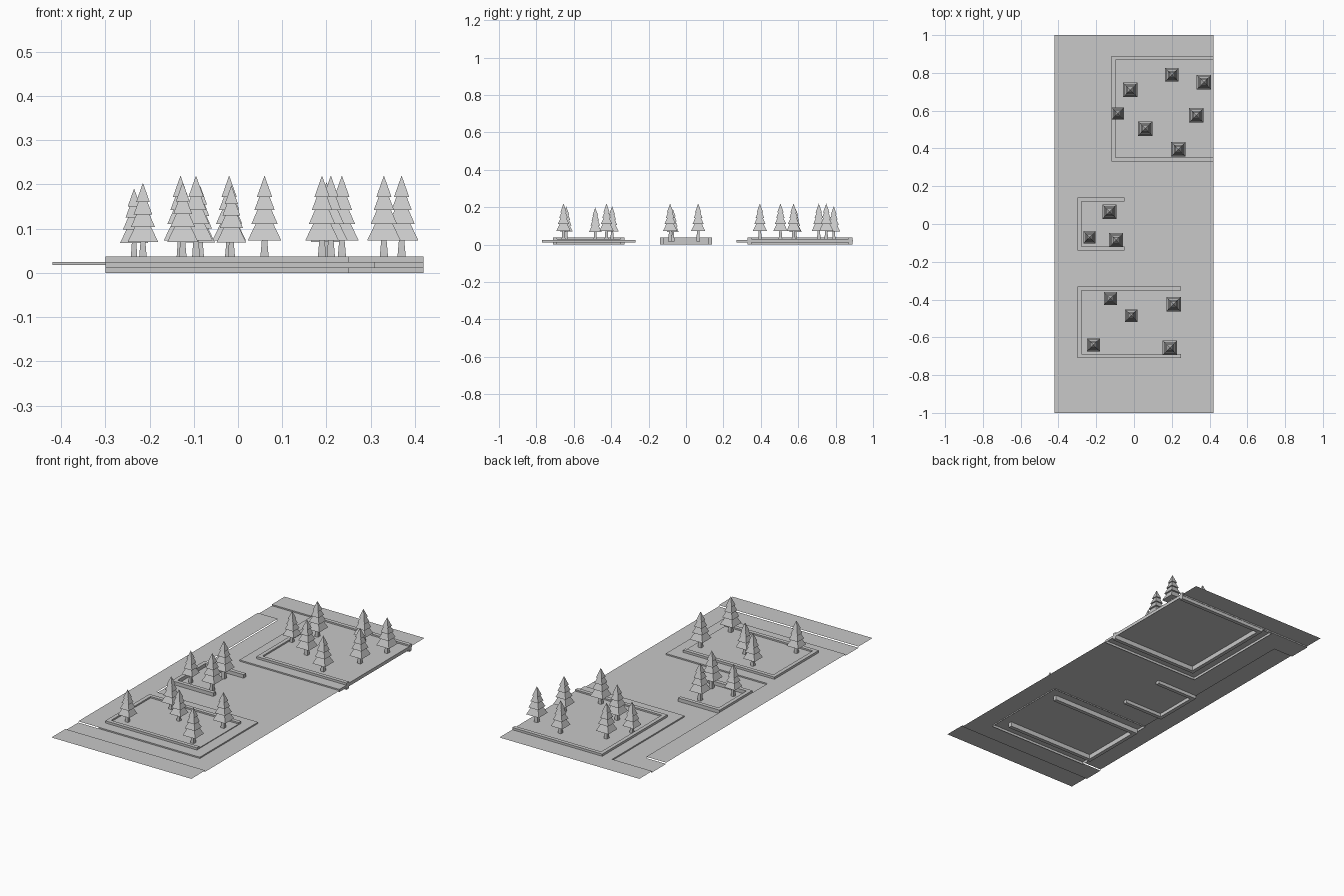
import bpy
import bmesh
from mathutils import Matrix, Vector

if "Cube" in bpy.data.objects:
    bpy.data.objects.remove(bpy.data.objects["Cube"], do_unlink=True)

# One plain material
grey = bpy.data.materials.new("plain_grey")
grey.use_nodes = True
colour = (0.58, 0.58, 0.58, 1)
grey.diffuse_color = colour
grey.node_tree.nodes["Principled BSDF"].inputs["Base Color"].default_value = colour

# Levels
ROAD, WALK, LAWN, KERB = 0.018, 0.025, 0.029, 0.037
HALF_WIDTH = 0.42


def finish(bm, name):
    mesh = bpy.data.meshes.new(name)
    bm.to_mesh(mesh)
    bm.free()
    mesh.materials.append(grey)
    obj = bpy.data.objects.new(name, mesh)
    bpy.context.collection.objects.link(obj)
    return obj


def add_box(bm, x0, x1, y0, y1, z0, z1):
    size = Matrix.Diagonal((x1 - x0, y1 - y0, z1 - z0, 1))
    centre = Vector((x0 + x1, y0 + y1, z0 + z1)) / 2
    return bmesh.ops.create_cube(bm, size=1, matrix=Matrix.Translation(centre) @ size)


def add_sheet(bm, x0, x1, y0, y1, z):
    corners = ((x0, y0), (x1, y0), (x1, y1), (x0, y1))
    bm.faces.new([bm.verts.new((x, y, z)) for x, y in corners])


def sheets(name, areas, z):
    bm = bmesh.new()
    for area in areas:
        add_sheet(bm, *area, z)
    finish(bm, name)


def pavement(name, x0, x1, y0, y1):
    # raised sheet with a thin step around it, open underneath
    bm = bmesh.new()
    add_box(bm, x0, x1, y0, y1, 0.011, WALK)
    under = [f for f in bm.faces if f.normal.z < -0.5]
    bmesh.ops.delete(bm, geom=under, context="FACES")
    finish(bm, name)


def kerb(name, x0, x1, y0, y1, t=0.021):
    # three-sided border, open toward +x
    bm = bmesh.new()
    add_box(bm, x0, x0 + t, y0, y1, 0, KERB)
    add_box(bm, x0 + t, x1, y0, y0 + t, 0, KERB)
    add_box(bm, x0 + t, x1, y1 - t, y1, 0, KERB)
    finish(bm, name)


# Streets
sheets("road", [
    (-HALF_WIDTH, HALF_WIDTH, -0.88, -0.77),
    (0.31, HALF_WIDTH, -0.77, -0.27),
    (-0.30, HALF_WIDTH, -0.27, 0.27),
    (-0.30, -0.18, 0.27, 0.77),
    (-HALF_WIDTH, -0.18, 0.77, 0.89),
], ROAD)

# Raised strips along the edges
sheets("front_strip", [(-HALF_WIDTH, HALF_WIDTH, -1, -0.88)], WALK)
sheets("back_strip", [(-HALF_WIDTH, HALF_WIDTH, 0.89, 1)], WALK)
sheets("side_strip", [(-HALF_WIDTH, -0.30, -0.77, 0.77)], WALK)
bm = bmesh.new()
add_box(bm, -HALF_WIDTH, HALF_WIDTH, 0.89, 0.892, ROAD, WALK)
finish(bm, "back_strip_step")

# Park blocks
pavement("front_pavement", -0.30, 0.31, -0.77, -0.27)
pavement("back_pavement", -0.18, HALF_WIDTH, 0.27, 0.89)
kerb("front_kerb", -0.30, 0.25, -0.71, -0.33)
kerb("back_kerb", -0.12, HALF_WIDTH, 0.33, 0.89)
kerb("small_kerb", -0.30, -0.05, -0.14, 0.14)
bm = bmesh.new()
add_box(bm, -0.28, 0.25, -0.69, -0.35, WALK, LAWN)
finish(bm, "front_lawn")
bm = bmesh.new()
add_box(bm, -0.10, HALF_WIDTH, 0.35, 0.87, WALK, LAWN)
finish(bm, "back_lawn")


# Trees: tapered trunk and four square tiers
def add_frustum(bm, z0, z1, r0, r1):
    square = Matrix.Rotation(0.785398, 4, "Z")
    lift = Matrix.Translation((0, 0, (z0 + z1) / 2))
    bmesh.ops.create_cone(bm, cap_ends=True, segments=4, radius1=r0 * 2 ** 0.5,
                          radius2=r1 * 2 ** 0.5, depth=z1 - z0, matrix=lift @ square)


TIERS = [(0.036, 0.080, 0.038, 0.017), (0.073, 0.112, 0.030, 0.013),
         (0.105, 0.142, 0.023, 0.009), (0.135, 0.183, 0.017, 0.0)]


def tree(name, x, y, scale, ground):
    bm = bmesh.new()
    for tier in TIERS:
        add_frustum(bm, *[v * scale for v in tier])
    add_frustum(bm, ground - KERB, 0.038 * scale, 0.010 * scale, 0.006 * scale)
    obj = finish(bm, name)
    obj.location = (x, y, KERB)


GROVES = {
    ("back_tree", LAWN): [(0.20, 0.79, 0.92), (0.37, 0.75, 1), (-0.02, 0.71, 1),
                          (-0.085, 0.585, 0.87), (0.06, 0.505, 1),
                          (0.33, 0.575, 1), (0.235, 0.395, 1)],
    ("middle_tree", ROAD): [(-0.13, 0.065, 1), (-0.235, -0.07, 0.84), (-0.095, -0.085, 1)],
    ("front_tree", LAWN): [(-0.125, -0.395, 0.92), (0.21, -0.425, 1),
                           (-0.015, -0.485, 0.88), (-0.215, -0.64, 0.91),
                           (0.19, -0.655, 1)],
}
for (name, ground), spots in GROVES.items():
    for i, (x, y, scale) in enumerate(spots):
        tree(f"{name}_{i + 1}", x, y, scale, ground)
